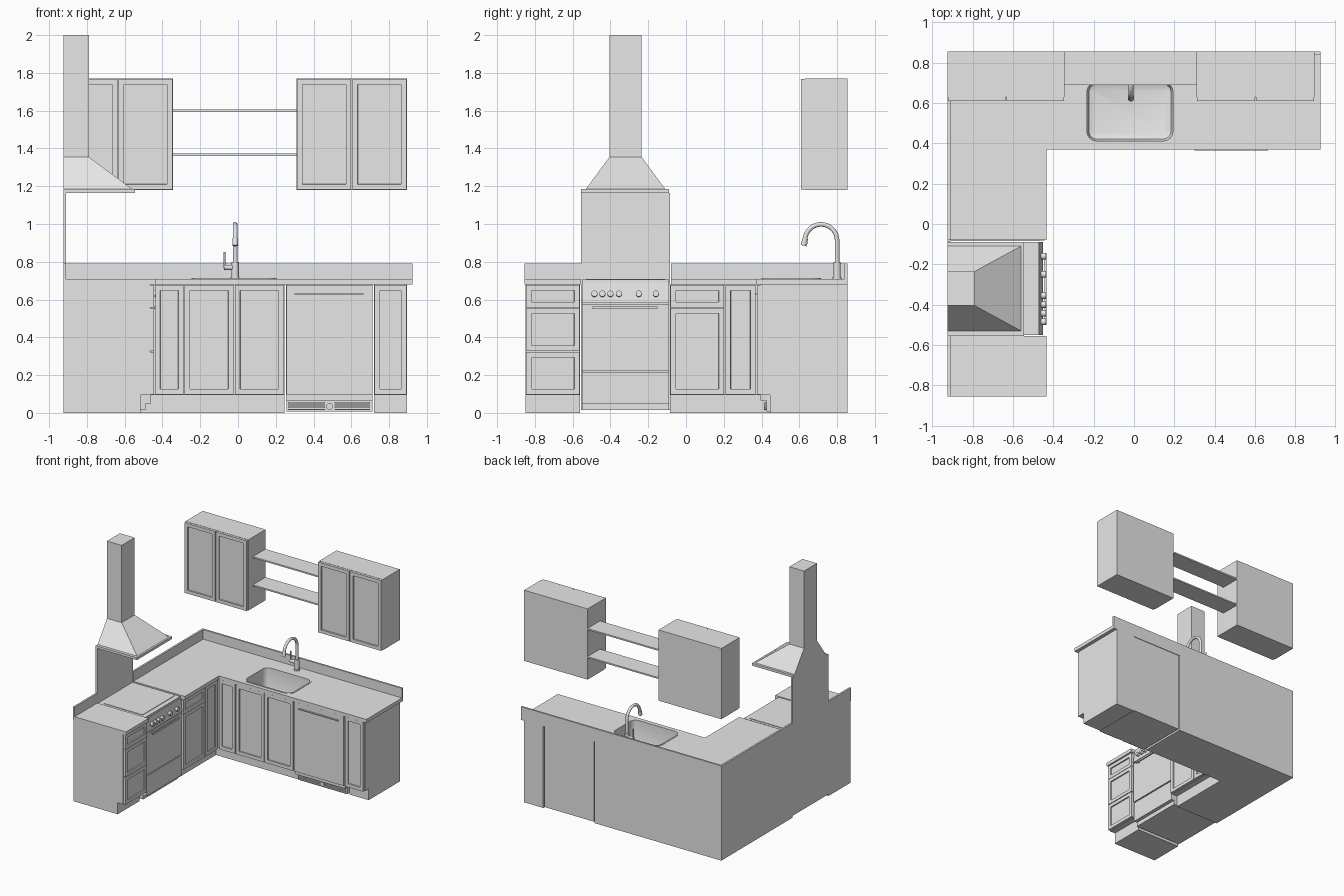
import bpy, bmesh, math
from mathutils import Vector, Matrix

if "Cube" in bpy.data.objects:
    bpy.data.objects.remove(bpy.data.objects["Cube"])

grey = bpy.data.materials.new("plain_grey")
grey.use_nodes = True
grey.diffuse_color = (0.8, 0.8, 0.8, 1)
grey.node_tree.nodes["Principled BSDF"].inputs["Base Color"].default_value = (0.8, 0.8, 0.8, 1)


def finish(name, bm):
    bmesh.ops.recalc_face_normals(bm, faces=bm.faces)
    mesh = bpy.data.meshes.new(name)
    bm.to_mesh(mesh)
    bm.free()
    mesh.materials.append(grey)
    ob = bpy.data.objects.new(name, mesh)
    bpy.context.collection.objects.link(ob)
    return ob


def smooth(ob):
    bpy.ops.object.select_all(action='DESELECT')
    ob.select_set(True)
    bpy.context.view_layer.objects.active = ob
    bpy.ops.object.shade_smooth_by_angle()


def loft(name, loops, cap_start=True):
    """Skin a list of equally long point loops."""
    bm = bmesh.new()
    rings = [[bm.verts.new(p) for p in loop] for loop in loops]
    for a, b in zip(rings, rings[1:]):
        for i in range(len(a)):
            j = (i + 1) % len(a)
            bm.faces.new((a[i], a[j], b[j], b[i]))
    bm.faces.new(rings[-1])
    if cap_start:
        bm.faces.new(rings[0][::-1])
    return finish(name, bm)


def slab(name, outline, z0, z1):
    return loft(name, [[(x, y, z) for x, y in outline] for z in (z0, z1)])


def rect(x0, x1, y0, y1):
    return [(x0, y0), (x1, y0), (x1, y1), (x0, y1)]


def box(name, x0, x1, y0, y1, z0, z1):
    return slab(name, rect(x0, x1, y0, y1), z0, z1)


def cylinder(name, centre, axis, radius, length):
    bm = bmesh.new()
    turn = Vector((0, 0, 1)).rotation_difference(Vector(axis)).to_matrix().to_4x4()
    bmesh.ops.create_cone(bm, cap_ends=True, segments=24, radius1=radius, radius2=radius,
                          depth=length, matrix=Matrix.Translation(centre) @ turn)
    ob = finish(name, bm)
    smooth(ob)
    return ob


def door(name, facing, a0, a1, z0, z1, front, frame=0.04):
    """Framed door with a sunken panel, facing +x or -y."""
    g, t = 0.003, 0.02
    a0, a1 = a0 + g, a1 - g
    if facing == 'x':
        ob, want = box(name, front - t, front, a0, a1, z0, z1), Vector((1, 0, 0))
    else:
        ob, want = box(name, a0, a1, front, front + t, z0, z1), Vector((0, -1, 0))
    bm = bmesh.new()
    bm.from_mesh(ob.data)
    face = max(bm.faces, key=lambda f: f.normal.dot(want))
    bmesh.ops.inset_region(bm, faces=[face], thickness=frame)
    bmesh.ops.inset_region(bm, faces=[face], thickness=0.001, depth=-0.01)
    bm.to_mesh(ob.data)
    bm.free()


def tube(name, points, radius):
    curve = bpy.data.curves.new(name, 'CURVE')
    curve.dimensions = '3D'
    curve.bevel_depth, curve.bevel_resolution = radius, 4
    curve.use_fill_caps = True
    spline = curve.splines.new('POLY')
    spline.points.add(len(points) - 1)
    for p, co in zip(spline.points, points):
        p.co = (*co, 1)
    spline.use_smooth = True
    curve.materials.append(grey)
    ob = bpy.data.objects.new(name, curve)
    bpy.context.collection.objects.link(ob)


W, B = -0.925, 0.855  # wall planes
TOP = 0.68

# Base cabinets
def corner(x_end, inner_x, y_end, inner_y):
    return [(W, y_end), (inner_x, y_end), (inner_x, inner_y), (x_end, inner_y), (x_end, B), (W, B)]

body = slab("corner_base_cabinet", corner(0.247, -0.465, -0.085, 0.395), 0.095, TOP)
slab("corner_toe_kick", corner(0.247, -0.515, -0.085, 0.445), 0, 0.095)
box("end_base_cabinet", 0.72, 0.895, 0.395, B, 0.095, TOP)
box("end_toe_kick", 0.72, 0.895, 0.445, B, 0, 0.095)
box("front_base_cabinet", W, -0.465, -0.85, -0.56, 0.095, TOP)
box("front_toe_kick", W, -0.515, -0.85, -0.56, 0, 0.095)

# Base doors and drawers
for i, (a, b) in enumerate([(-0.443, -0.285), (-0.285, -0.02), (-0.02, 0.247), (0.72, 0.895)]):
    door(f"back_base_door_{i + 1}", 'y', a, b, 0.097, 0.677, 0.375)
door("corner_side_door", 'x', 0.205, 0.372, 0.097, 0.677, -0.445)
door("side_door", 'x', -0.085, 0.205, 0.097, 0.555, -0.445)
door("side_drawer", 'x', -0.085, 0.205, 0.558, 0.677, -0.445)
for i, (lo, hi) in enumerate([(0.097, 0.322), (0.328, 0.555), (0.558, 0.677)]):
    door(f"front_drawer_{i + 1}", 'x', -0.85, -0.56, lo, hi, -0.445)

# Counters and splash boards
counter = slab("corner_counter", corner(0.925, -0.435, -0.08, 0.37), TOP, 0.71)
box("front_counter", W, -0.435, -0.855, -0.555, TOP, 0.71)
box("back_splash_board", W, 0.925, B - 0.015, B, 0.71, 0.79)
box("side_splash_board", W, W + 0.015, -0.08, B - 0.015, 0.71, 0.79)
box("front_splash_board", W, W + 0.015, -0.855, -0.555, 0.71, 0.79)

# Sink
def rounded(inset, z, r=0.06):
    x0, x1, y0, y1 = -0.245 + inset, 0.205 - inset, 0.4 + inset, 0.715 - inset
    r = max(r - inset, 0.01)
    pts = []
    for k, (cx, cy) in enumerate(rect(x0 + r, x1 - r, y0 + r, y1 - r)):
        for s in range(7):
            a = math.pi * (1 + k / 2 + s / 12)
            pts.append((cx + r * math.cos(a), cy + r * math.sin(a), z))
    return pts

cutter = loft("sink_cutter", [rounded(0.004, 0.5), rounded(0.004, 0.8)])
cutter.hide_render = True
cutter.hide_set(True)
for ob in (counter, body):
    cut = ob.modifiers.new("sink_opening", 'BOOLEAN')
    cut.operation, cut.solver, cut.object = 'DIFFERENCE', 'EXACT', cutter
smooth(loft("sink_basin", [rounded(0, 0.71), rounded(0, 0.713), rounded(0.012, 0.713),
                           rounded(0.014, 0.56), rounded(0.022, 0.538), rounded(0.045, 0.53)], False))

# Tap
fx, fy = -0.015, 0.8
cylinder("tap_base", (fx, fy, 0.715), (0, 0, 1), 0.024, 0.01)
cylinder("tap_body", (fx, fy, 0.755), (0, 0, 1), 0.019, 0.09)
arc = [(fx, 0.715 + 0.085 * math.cos(t), 0.913 + 0.085 * math.sin(t))
       for t in [math.pi * 1.08 * i / 20 for i in range(21)]]
tube("tap_neck", [(fx, fy, 0.75)] + arc, 0.012)
cylinder("tap_spout", (fx, 0.627, 0.905), (0, -0.25, -1), 0.015, 0.04)
cylinder("tap_lever_stub", (fx - 0.03, fy, 0.77), (1, 0, 0), 0.013, 0.06)
cylinder("tap_lever", (fx - 0.057, fy, 0.808), (0, 0, 1), 0.005, 0.085)

# Dishwasher
box("dishwasher_body", 0.255, 0.712, 0.395, B - 0.005, 0.065, TOP)
box("dishwasher_door", 0.256, 0.711, 0.375, 0.395, 0.097, 0.677)
box("dishwasher_handle", 0.3, 0.665, 0.364, 0.375, 0.627, 0.635)
box("dishwasher_kick", 0.256, 0.711, 0.425, B - 0.005, 0.008, 0.066)
for i in range(4):
    z = 0.014 + i * 0.012
    for side, (a, b) in {"right": (0.265, 0.46), "left": (0.51, 0.7)}.items():
        box(f"grille_slat_{side}_{i + 1}", a, b, 0.415, 0.425, z, z + 0.007)
cylinder("grille_dial", (0.485, 0.42, 0.034), (0, 1, 0), 0.018, 0.012)

# Cooker
y0, y1 = -0.55, -0.09
box("cooker_body", W + 0.015, -0.478, y0, y1, 0.05, 0.69)
box("cooker_plinth", W + 0.015, -0.49, y0, y1, 0.015, 0.05)
box("cooker_top", W + 0.015, -0.47, y0, y1, 0.69, 0.705)
box("cooker_hob", W + 0.06, -0.51, y0 + 0.02, y1 - 0.02, 0.705, 0.709)
box("cooker_drawer", -0.478, -0.46, y0, y1, 0.05, 0.217)
box("oven_door", -0.478, -0.457, y0, y1, 0.225, 0.575)
profile = [(-0.478, 0.583), (-0.452, 0.583), (-0.468, 0.69), (-0.478, 0.69)]
loft("control_panel", [[(x, y, z) for x, z in profile] for y in (y0, y1)])
for i, y in enumerate([-0.485, -0.443, -0.4, -0.355, -0.25, -0.16]):
    cylinder(f"cooker_knob_{i + 1}", (-0.453, y, 0.63), (1, 0, 0.12), 0.016, 0.035)
box("oven_handle", -0.443, -0.434, -0.495, -0.15, 0.55, 0.564)
for y in (-0.48, -0.165):
    box("oven_handle_post", -0.457, -0.443, y - 0.006, y + 0.006, 0.552, 0.562)
box("cooker_wall_panel", W, W + 0.015, -0.555, -0.085, 0.015, 1.165)

# Extractor hood
box("hood_rim", W, -0.545, -0.555, -0.09, 1.165, 1.185)
loft("hood_canopy", [[(x, y, 1.185) for x, y in rect(W, -0.56, -0.53, -0.11)],
                     [(x, y, 1.355) for x, y in rect(W, -0.79, -0.405, -0.235)]])
box("hood_chimney", W, -0.79, -0.405, -0.235, 1.355, 2.0)

# Wall cabinets and open shelves
for side, a, b in (("right", W, -0.345), ("left", 0.31, 0.895)):
    box(f"wall_cabinet_{side}", a, b, 0.63, B, 1.18, 1.77)
    mid = (a + b) / 2
    door(f"wall_door_{side}_1", 'y', a, mid, 1.182, 1.768, 0.61)
    door(f"wall_door_{side}_2", 'y', mid, b, 1.182, 1.768, 0.61)
for i, z in enumerate((1.36, 1.595)):
    box(f"wall_shelf_{i + 1}", -0.345, 0.31, 0.69, B, z, z + 0.012)
